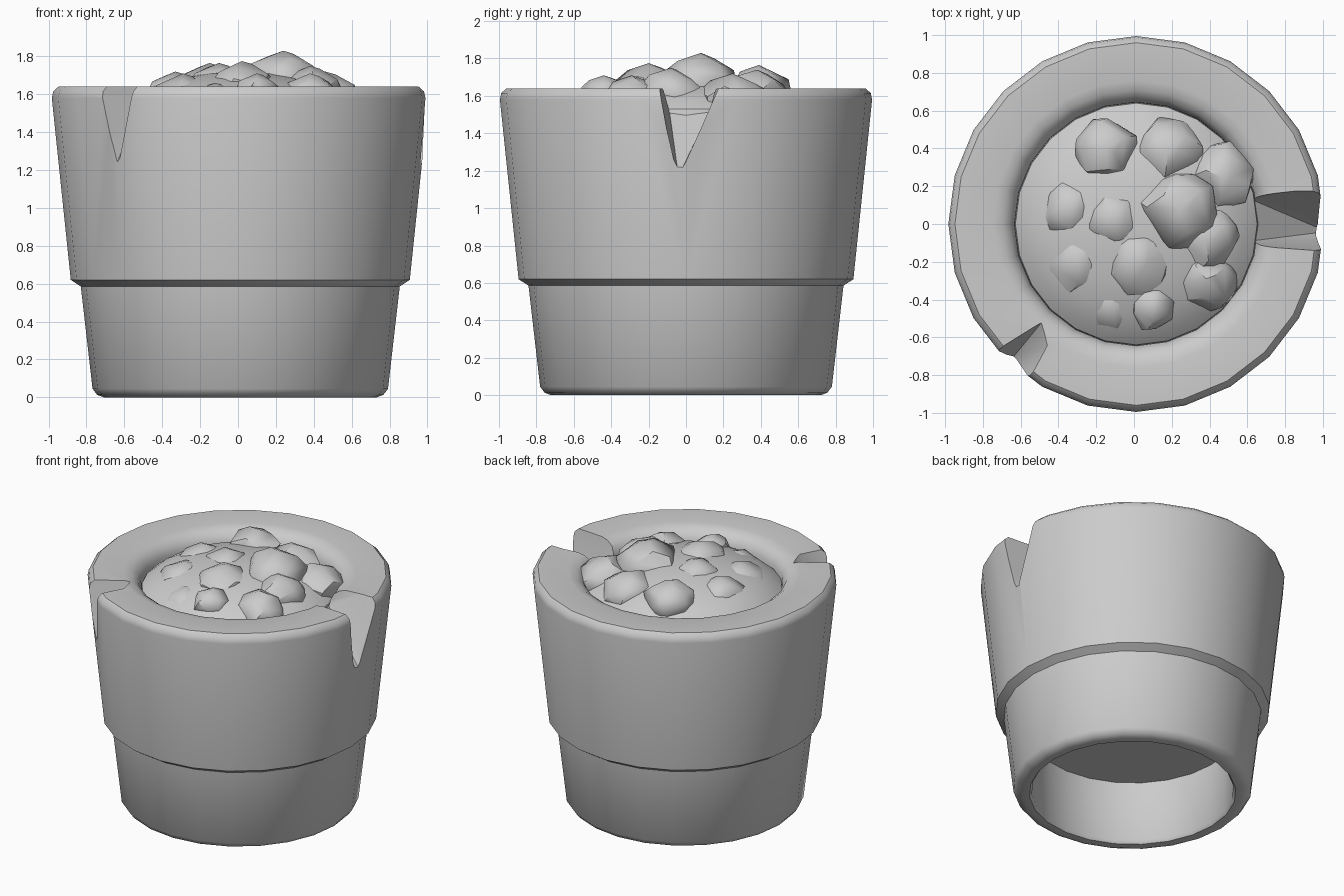
import bpy, bmesh, math, random
from mathutils import Vector

if "Cube" in bpy.data.objects:
    bpy.data.objects.remove(bpy.data.objects["Cube"])

random.seed(7)
CX = 0.012      # pot axis, x offset
SIDES = 24


def finish(bm, name, angle=35):
    bmesh.ops.recalc_face_normals(bm, faces=bm.faces)
    me = bpy.data.meshes.new(name)
    bm.to_mesh(me)
    bm.free()
    ob = bpy.data.objects.new(name, me)
    bpy.context.collection.objects.link(ob)
    if angle:
        smooth(ob, angle)
    return ob


def smooth(ob, angle):
    bpy.ops.object.select_all(action='DESELECT')
    ob.select_set(True)
    bpy.context.view_layer.objects.active = ob
    bpy.ops.object.shade_smooth_by_angle(angle=math.radians(angle))


def apply_modifiers(ob):
    dg = bpy.context.evaluated_depsgraph_get()
    me = bpy.data.meshes.new_from_object(ob.evaluated_get(dg))
    ob.modifiers.clear()
    ob.data = me


def lathe(profile, name, angle=0):
    """Spin an (r, z) profile; its first and last points become capped rings."""
    bm = bmesh.new()
    rings = []
    for r, z in profile:
        rings.append([bm.verts.new((CX + r * math.cos(2 * math.pi * i / SIDES),
                                    r * math.sin(2 * math.pi * i / SIDES), z))
                      for i in range(SIDES)])
    for a, b in zip(rings, rings[1:]):
        for i in range(SIDES):
            j = (i + 1) % SIDES
            bm.faces.new((a[i], a[j], b[j], b[i]))
    bm.faces.new(rings[0])
    bm.faces.new(rings[-1])
    return finish(bm, name, angle)


def hull(points, name, angle=0):
    bm = bmesh.new()
    for p in points:
        bm.verts.new(p)
    res = bmesh.ops.convex_hull(bm, input=bm.verts)
    loose = [v for v in bm.verts if not v.link_faces]
    bmesh.ops.delete(bm, geom=loose, context='VERTS')
    return finish(bm, name, angle)


# Pot: recessed foot, stepped tapered wall, thick rolled rim
pot = lathe([(0.67, 0.46), (0.66, 0.02), (0.675, 0.0), (0.72, 0.0), (0.755, 0.012),
             (0.78, 0.045), (0.842, 0.585), (0.895, 0.62),
             (0.995, 1.58), (0.988, 1.615), (0.96, 1.64),
             (0.76, 1.64), (0.71, 1.628), (0.67, 1.60), (0.645, 1.55), (0.64, 1.40)],
            "pot")

# Chips broken out of the rim: wide one on the right, small one front left
chips = [
    [(1.1, -0.17, 1.75), (1.1, 0.22, 1.75), (1.02, -0.04, 1.17),
     (0.55, -0.13, 1.75), (0.55, 0.16, 1.75), (0.62, -0.09, 1.53), (0.62, 0.13, 1.53),
     (0.93, -0.08, 1.31), (0.93, 0.03, 1.31)],
    [(-0.48, -0.51, 1.66), (-0.45, -0.64, 1.66), (-0.85, -0.74, 1.66),
     (-0.61, -0.94, 1.66), (-0.66, -0.73, 1.18), (-0.57, -0.60, 1.50)],
]
for i, pts in enumerate(chips):
    cutter = hull(pts, f"chip_cutter_{i}")
    cutter.hide_render = True
    mod = pot.modifiers.new("chip", 'BOOLEAN')
    mod.operation = 'DIFFERENCE'
    mod.solver = 'EXACT'
    mod.object = cutter
    apply_modifiers(pot)
    bpy.data.objects.remove(cutter)
smooth(pot, 42)

# Soil mound filling the pot
soil = lathe([(0.655, 1.44), (0.64, 1.53), (0.58, 1.58), (0.48, 1.635),
              (0.34, 1.68), (0.18, 1.71), (0.05, 1.72)], "soil_mound", 40)

# Stones half sunk in the mound: x, y, top height, radius
stones = [
    (-0.15, 0.39, 1.765, 0.18), (0.02, -0.20, 1.775, 0.19), (0.10, -0.44, 1.71, 0.13),
    (0.24, 0.08, 1.83, 0.22), (0.46, 0.25, 1.72, 0.19), (0.38, -0.08, 1.75, 0.19),
    (-0.33, 0.08, 1.72, 0.17), (-0.29, -0.20, 1.71, 0.20), (0.38, -0.29, 1.71, 0.18),
    (-0.10, 0.03, 1.765, 0.18), (0.18, 0.38, 1.74, 0.19), (-0.12, -0.42, 1.66, 0.17),
]
for i, (x, y, top, r) in enumerate(stones):
    pts = [Vector((x, y, top - 0.8 * r)) + Vector((0, 0, 0.8 * r))]
    for k in range(26):
        # evenly spread directions with jitter
        z = 1 - 2 * (k + 0.5) / 26
        a = k * 2.39996 + random.uniform(-0.35, 0.35)
        s = math.sqrt(1 - z * z) * random.uniform(0.9, 1.07)
        pts.append(Vector((x + r * s * math.cos(a), y + r * s * math.sin(a),
                           top - 0.8 * r + 0.75 * r * z)))
    stone = hull(pts, f"stone_{i + 1}", 38)
